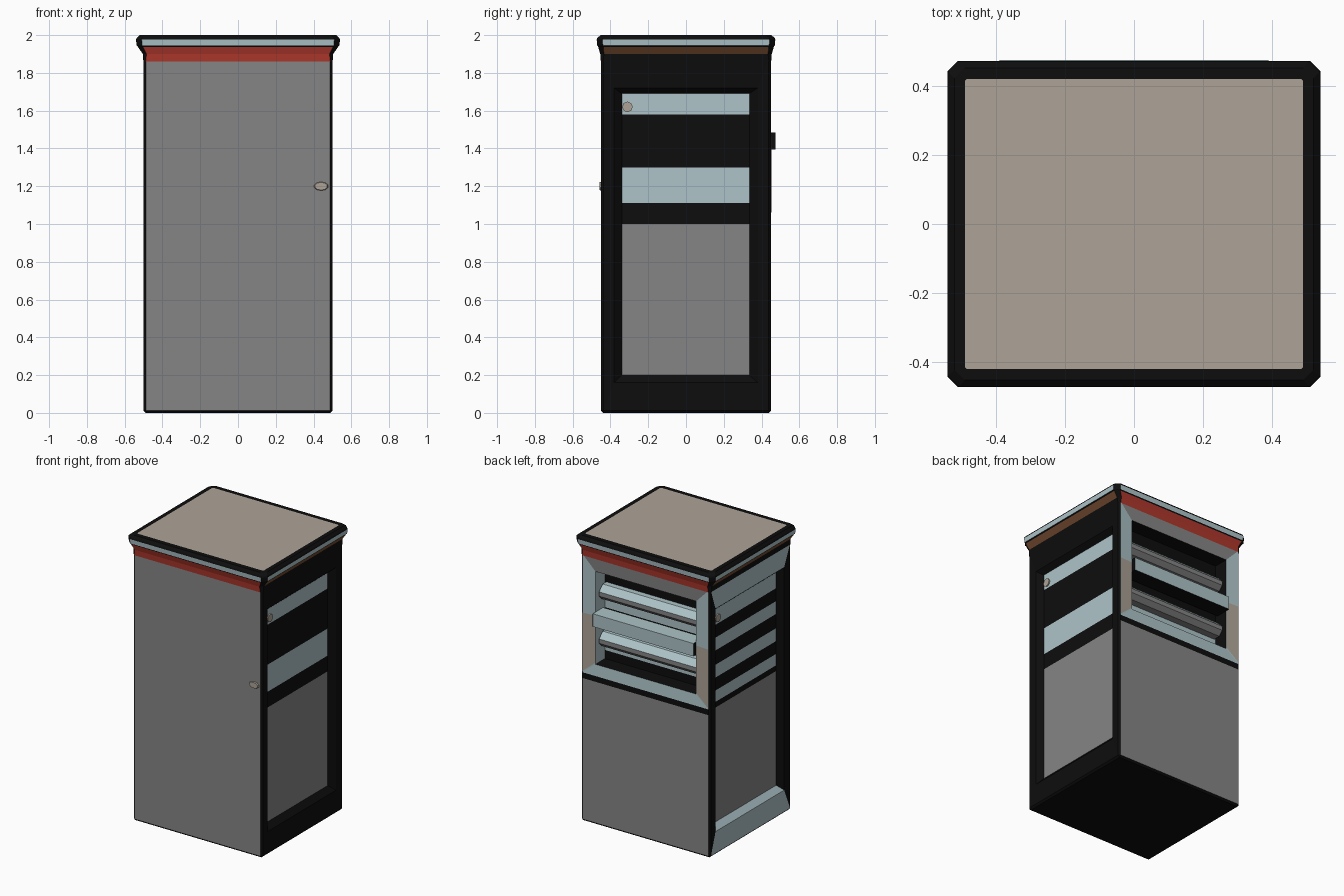
import bpy, bmesh

if "Cube" in bpy.data.objects:
    bpy.data.objects.remove(bpy.data.objects["Cube"])

COLOURS = {
    "black": (0.004, 0.004, 0.004), "grey": (0.23, 0.235, 0.23),
    "pale_blue": (0.42, 0.55, 0.58), "beige": (0.42, 0.37, 0.31),
    "red": (0.43, 0.04, 0.025), "brown": (0.19, 0.075, 0.03),
}
NAMES = list(COLOURS)
MATS = []
for n, c in COLOURS.items():
    m = bpy.data.materials.new(n)
    m.diffuse_color = (*c, 1)
    m.use_nodes = True
    m.node_tree.nodes["Principled BSDF"].inputs["Base Color"].default_value = m.diffuse_color
    MATS.append(m)
K, G, B, T, R, W = range(6)   # black, grey, blue, beige, red, brown


def finish(name, bm):
    me = bpy.data.meshes.new(name)
    bm.to_mesh(me)
    bm.free()
    for m in MATS:
        me.materials.append(m)
    ob = bpy.data.objects.new(name, me)
    bpy.context.collection.objects.link(ob)
    return ob


def quad(bm, pts, col, out=None):
    f = bm.faces.new([bm.verts.new(p) for p in pts])
    f.material_index = col
    f.normal_update()
    if out and f.normal.dot(out) < 0:
        f.normal_flip()


def corners(r):
    u0, u1, z0, z1 = r
    return [(u0, z0), (u1, z0), (u1, z1), (u0, z1)]


def ring(bm, place, out, ro, do, ri, di, cols):
    """Mitred frame between two rectangles; cols = bottom, right, top, left."""
    a, b = corners(ro), corners(ri)
    for i in range(4):
        j = (i + 1) % 4
        pts = [place(*a[i], do), place(*a[j], do), place(*b[j], di), place(*b[i], di)]
        n = out
        if abs(ro[0] - ri[0]) < 1e-4:        # straight reveal: face the opening
            mid = [(a[i][k] + a[j][k]) / 2 for k in (0, 1)]
            cen = [(ro[0] + ro[1]) / 2, (ro[2] + ro[3]) / 2]
            p, q = place(*mid, 0), place(*cen, 0)
            n = tuple(q[k] - p[k] for k in range(3))
        quad(bm, pts, cols[i], n)


def bands(bm, place, out, u, d, rows):
    """Stacked horizontal strips: list of (z0, z1, colour)."""
    for z0, z1, c in rows:
        quad(bm, [place(x, z, d) for x, z in corners((-u, u, z0, z1))], c, out)


# Body shell: bevelled box, black edges, grey front, side and back faces left open
E = 0.012
bm = bmesh.new()
bmesh.ops.create_cube(bm, size=1)
for v in bm.verts:
    v.co = (v.co.x, v.co.y * 0.9, (v.co.z + 0.5) * 1.88)
bmesh.ops.bevel(bm, geom=bm.edges[:], offset=E, segments=1, affect='EDGES')
bm.normal_update()
for f in bm.faces:
    f.material_index = G if f.normal.y < -0.99 else K
bmesh.ops.delete(bm, geom=[f for f in bm.faces
                           if abs(f.normal.x) > 0.99 or f.normal.y > 0.99], context='FACES')
finish("body_shell", bm)

# Side walls: frame, recessed louvre strips and lower panel
OUTER = (-0.45 + E, 0.45 - E, E, 1.88 - E)
LIP, INNER = (-0.38, 0.38, 0.16, 1.72), (-0.34, 0.335, 0.2, 1.69)
LOUVRES = {
    1: [(0.2, 1.0, G), (1.0, 1.11, K), (1.11, 1.3, B), (1.3, 1.58, K), (1.58, 1.69, B)],
    -1: [(0.2, 1.0, G), (1.0, 1.04, K), (1.04, 1.12, B), (1.12, 1.21, K), (1.21, 1.3, B),
         (1.3, 1.4, K), (1.4, 1.49, B), (1.49, 1.58, K), (1.58, 1.69, B)],
}
for s, label in ((1, "right"), (-1, "left")):
    def side(u, z, d, s=s):
        return (s * (0.5 - d), u, z)
    edge = B if s < 0 else K
    out = (s, 0, 0)
    bm = bmesh.new()
    ring(bm, side, out, OUTER, 0, LIP, 0.005, (edge, K, edge, K))
    ring(bm, side, out, LIP, 0.005, INNER, 0.04, (edge, K, K, K))
    bands(bm, side, out, 0.34, 0.04, LOUVRES[s])
    finish(label + "_wall", bm)

    # Small round catch on the upper louvre
    bm = bmesh.new()
    n = bmesh.ops.create_cone(bm, cap_ends=True, segments=8, radius1=0.028,
                              radius2=0.028, depth=0.008)["verts"]
    for v in n:
        x, y, z = v.co
        v.co = (s * (0.464 + z), -s * 0.31 + y, 1.62 + x * s)
    for f in bm.faces:
        f.material_index = T
    finish(label + "_catch", bm)


# Back wall: lower panel, black rail and deep framed window
def back(u, z, d):
    return (u, 0.45 - d, z)


out = (0, 1, 0)
X = 0.5 - E
HOLE = (-0.39, 0.39, 1.12, 1.77)
bm = bmesh.new()
bands(bm, back, out, X, 0, [(E, 1.0, G), (1.0, 1.04, K)])
ring(bm, back, out, (-X, X, 1.04, 1.87), 0, HOLE, 0.005, (B, B, G, B))
ring(bm, back, out, HOLE, 0.005, HOLE, 0.11, (K, B, K, K))
bands(bm, back, out, 0.39, 0.11, [(1.12, 1.18, K), (1.18, 1.24, B), (1.24, 1.48, K),
                                 (1.48, 1.55, B), (1.55, 1.77, K)])
finish("back_wall", bm)

# Beige lower halves of the window posts
bm = bmesh.new()
for s in (-1, 1):
    quad(bm, [(s * X, 0.452, 1.05), (s * X, 0.452, 1.46),
              (s * 0.39, 0.447, 1.46), (s * 0.39, 0.447, 1.13)], T, out)
finish("window_post_panels", bm)


def bar(name, half, profile, rule):
    """Horizontal bar: (y, z) profile extruded along x."""
    bm = bmesh.new()
    a, b = [[bm.verts.new((x, y, z)) for y, z in profile] for x in (-half, half)]
    bm.faces.new(a)
    bm.faces.new(b)
    n = len(profile)
    for i in range(n):
        bm.faces.new((a[i], a[(i + 1) % n], b[(i + 1) % n], b[i]))
    bmesh.ops.recalc_face_normals(bm, faces=bm.faces[:])
    bm.normal_update()
    for f in bm.faces:
        f.material_index = rule(f.normal)
    finish(name, bm)


# Protruding middle bar and two slats behind it
bar("window_bar", 0.39, [(0.36, 1.395), (0.475, 1.395), (0.475, 1.485), (0.36, 1.485)],
    lambda n: K if n.z < -0.5 or abs(n.x) > 0.5 else B)
for z, label in ((1.61, "upper"), (1.28, "lower")):
    bar(label + "_slat", 0.38,
        [(0.34, z - 0.05), (0.39, z - 0.05), (0.42, z - 0.02), (0.42, z + 0.01),
         (0.38, z + 0.05), (0.34, z + 0.05)],
        lambda n: B if n.z > 0.1 else G)

# Flared roof cap: chamfered rectangles lofted upward
RINGS = [(1.86, 0.501, 0.451, 0.012), (1.90, 0.504, 0.454, 0.02), (1.938, 0.53, 0.465, 0.027),
         (1.945, 0.537, 0.47, 0.03), (1.976, 0.54, 0.473, 0.03), (1.985, 0.537, 0.47, 0.03),
         (2.0, 0.52, 0.452, 0.03), (2.0, 0.49, 0.42, 0.005)]
FRONT_BACK = [R, R, K, B, K, K, K]
SIDES = [K, W, K, B, K, K, K]
bm = bmesh.new()
loops = []
for z, x, y, c in RINGS:
    pts = [(x - c, -y), (x, -y + c), (x, y - c), (x - c, y),
           (-x + c, y), (-x, y - c), (-x, -y + c), (-x + c, -y)]
    loops.append([bm.verts.new((px, py, z)) for px, py in pts])
for k in range(len(RINGS) - 1):
    for i in range(8):
        j = (i + 1) % 8
        f = bm.faces.new((loops[k][i], loops[k][j], loops[k + 1][j], loops[k + 1][i]))
        f.material_index = {1: SIDES[k], 5: SIDES[k], 3: FRONT_BACK[k],
                            7: FRONT_BACK[k]}.get(i, K)
bm.faces.new(loops[-1]).material_index = T
finish("roof_cap", bm)

# Flat oval door handle on the front
bm = bmesh.new()
bmesh.ops.create_cone(bm, cap_ends=True, segments=10, radius1=0.04, radius2=0.034, depth=0.012)
for v in bm.verts:
    x, y, z = v.co
    v.co = (0.44 + x, -0.453 - z, 1.2 + y * 0.6)
for f in bm.faces:
    f.material_index = T
finish("door_handle", bm)
